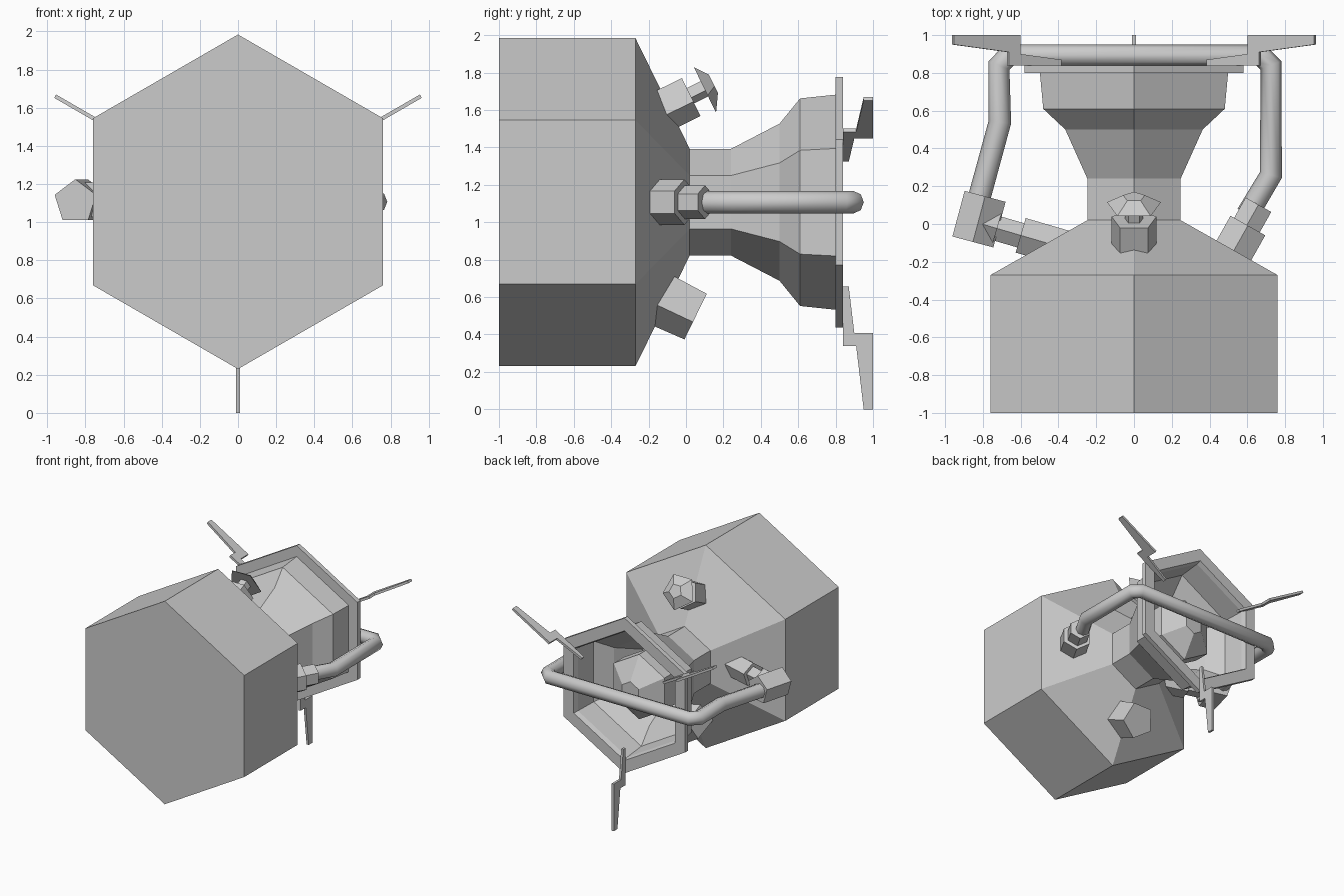
import bpy, bmesh, math
from mathutils import Vector

if "Cube" in bpy.data.objects:
    bpy.data.objects.remove(bpy.data.objects["Cube"], do_unlink=True)

grey = bpy.data.materials.new("light_grey")
grey.use_nodes = True
grey.diffuse_color = (0.6, 0.6, 0.6, 1)
grey.node_tree.nodes["Principled BSDF"].inputs["Base Color"].default_value = grey.diffuse_color

MID = 1.107                      # height of the long axis
X, Y, Z = Vector((1, 0, 0)), Vector((0, 1, 0)), Vector((0, 0, 1))


def finish(name, bm):
    bmesh.ops.recalc_face_normals(bm, faces=bm.faces)
    mesh = bpy.data.meshes.new(name)
    bm.to_mesh(mesh)
    bm.free()
    mesh.materials.append(grey)
    obj = bpy.data.objects.new(name, mesh)
    bpy.context.collection.objects.link(obj)
    return obj


def loft(name, start, axis, up, rings, sides):
    """Stack regular polygons (distance, radius) along an axis, one corner towards up."""
    axis = Vector(axis).normalized()
    up = (up - axis * up.dot(axis)).normalized()
    side = axis.cross(up)
    bm = bmesh.new()
    loops = []
    for dist, radius in rings:
        loop = []
        for i in range(sides):
            a = math.tau * i / sides
            loop.append(bm.verts.new(Vector(start) + axis * dist
                                     + (up * math.cos(a) + side * math.sin(a)) * radius))
        loops.append(loop)
    for low, high in zip(loops, loops[1:]):
        for i in range(sides):
            j = (i + 1) % sides
            bm.faces.new((low[i], low[j], high[j], high[i]))
    bm.faces.new(loops[0])
    bm.faces.new(loops[-1])
    return finish(name, bm)


centre = (0, 0, MID)

# Six-sided tank with tapered shoulder
loft("tank", centre, Y, Z, [(-1, .877), (-.27, .877), (.02, .285)], 6)

# Hollow nozzle bell with its flange
loft("nozzle", centre, Y, Z,
     [(0, .285), (.24, .285), (.5, .42), (.61, .555), (.8, .575), (.8, .67),
      (.84, .67), (.84, .56), (.8, .545), (.61, .525), (.5, .39), (.28, .255)], 6)

# Faceted plug inside the bell
loft("nozzle_plug", centre, Y, Z, [(.25, .17), (.5, .28), (.64, .28), (.76, .09)], 6)

# Three zigzag fins around the rim
fin_profile = [(.84, .45), (.87, .45), (.9, .7), (1, .7),
               (1, 1.107), (.95, 1.107), (.91, .77), (.84, .77)]
for name, angle in (("fin_left", 30), ("fin_right", 150), ("fin_bottom", 270)):
    a = math.radians(angle)
    out = Vector((math.cos(a), 0, math.sin(a)))
    across = out.cross(Y) * .01
    bm = bmesh.new()
    face = bm.faces.new([bm.verts.new(Z * MID + out * r + Y * y - across)
                         for y, r in fin_profile])
    new = bmesh.ops.extrude_face_region(bm, geom=[face])["geom"]
    bmesh.ops.translate(bm, vec=across * 2,
                        verts=[v for v in new if isinstance(v, bmesh.types.BMVert)])
    finish(name, bm)

# Round pipe looping behind the nozzle
curve = bpy.data.curves.new("pipe_path", "CURVE")
curve.dimensions = "3D"
curve.bevel_depth = .06
curve.bevel_resolution = 2
curve.use_fill_caps = True
path = [(.6, .05), (.725, .26), (.725, .84), (.67, .895),
        (-.66, .895), (-.715, .84), (-.71, .54), (-.83, .1)]
spline = curve.splines.new("POLY")
spline.points.add(len(path) - 1)
for point, (x, y) in zip(spline.points, path):
    point.co = (x, y, MID, 1)
holder = bpy.data.objects.new("pipe_path", curve)
bpy.context.collection.objects.link(holder)
bpy.context.view_layer.update()
mesh = bpy.data.meshes.new_from_object(
    holder.evaluated_get(bpy.context.evaluated_depsgraph_get()))
bpy.data.objects.remove(holder)
mesh.materials.clear()
mesh.materials.append(grey)
pipe = bpy.data.objects.new("pipe", mesh)
bpy.context.collection.objects.link(pipe)
bpy.ops.object.select_all(action="DESELECT")
pipe.select_set(True)
bpy.context.view_layer.objects.active = pipe
bpy.ops.object.shade_smooth_by_angle(angle=math.radians(60))

# Left pipe fitting, square to the shoulder
left_axis = (.49, .87, 0)
loft("left_fitting", (.495, -.2, MID), left_axis, Z, [(0, .122), (.22, .122)], 6)
loft("left_collar", (.59, -.02, MID), left_axis, Z, [(0, .09), (.14, .09)], 6)

# Right pipe fitting: elbow block and stepped arm
loft("right_elbow", (-.853, -.095, MID), (.26, .97, 0), Z, [(0, .118), (.25, .118)], 5)
loft("right_arm", (-.84, .01, MID), (.96, -.28, 0), Z,
     [(0, .1), (.12, .1), (.12, .07), (.25, .07), (.25, .1), (.5, .1)], 5)

# Upper valve with stem and dished cap
upper_axis = (0, .9, .44)
loft("upper_valve", (0, -.13, 1.605), upper_axis, -Z, [(0, .125), (.17, .125)], 5)
loft("upper_stem", (0, .02, 1.68), upper_axis, -Z, [(0, .05), (.1, .05)], 5)
loft("upper_cap", (0, .095, 1.72), upper_axis, -Z,
     [(0, .15), (.055, .06), (.045, .05), (.01, .13)][:2], 5)

# Lower valve block
loft("lower_valve", (0, -.14, .605), (0, .9, -.44), -Z, [(0, .16), (.22, .15)], 5)
